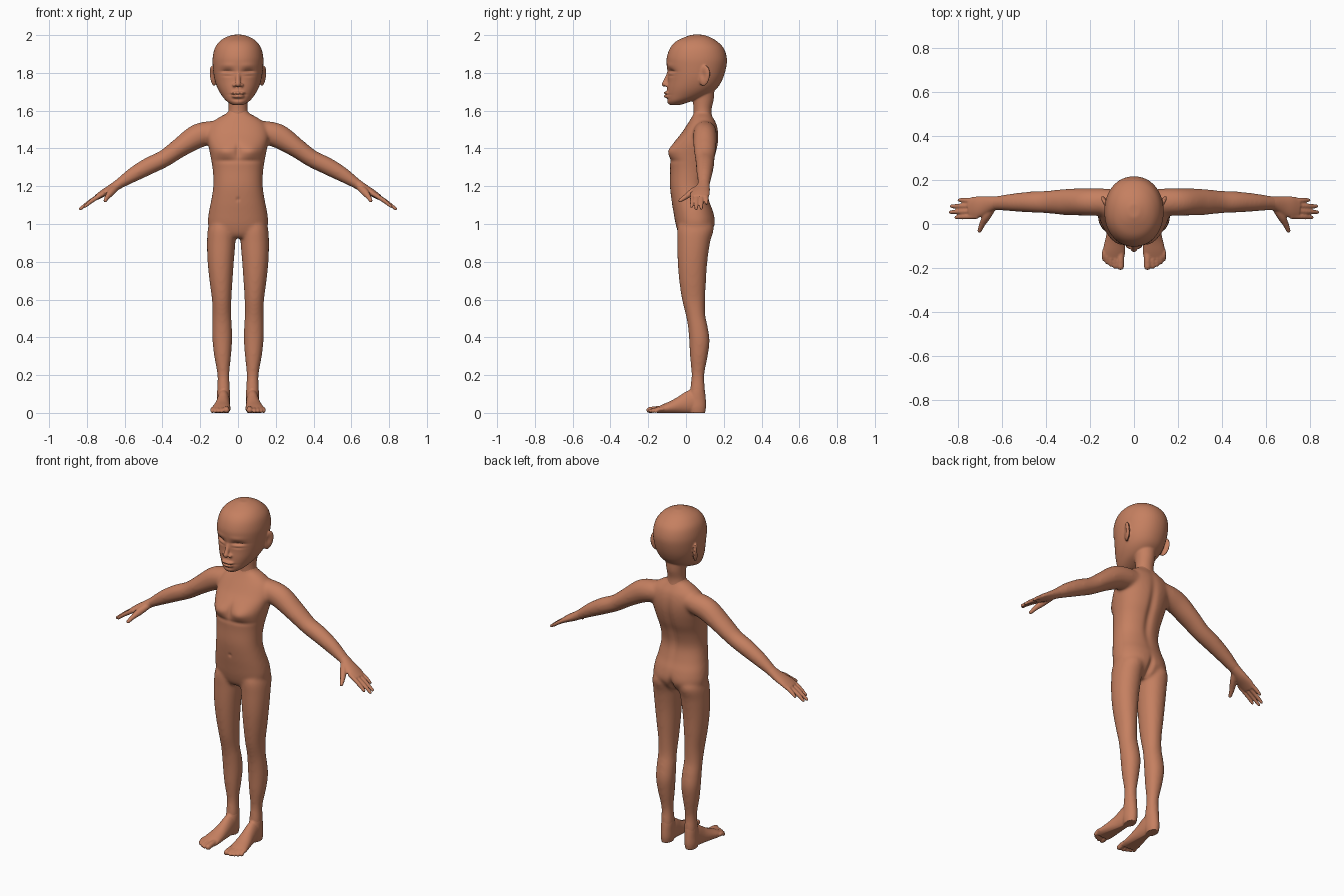
import bpy, bmesh, math
from mathutils import Vector, Matrix

skin = bpy.data.materials.new("warm skin")
skin.diffuse_color = (0.56, 0.215, 0.118, 1)


def spline(rows, n=6):
    out = []
    for i in range(len(rows) - 1):
        p0, p1, p2, p3 = rows[max(i - 1, 0)], rows[i], rows[i + 1], rows[min(i + 2, len(rows) - 1)]
        for k in range(n):
            t = k / n
            out.append([0.5 * (2 * b + (c - a) * t + (2 * a - 5 * b + 4 * c - d) * t * t
                               + (3 * b - a - 3 * c + d) * t ** 3)
                        for a, b, c, d in zip(p0, p1, p2, p3)])
    return out + [list(rows[-1])]


def skin_rings(bm, rings):
    vs = [[bm.verts.new(p) for p in r] for r in rings]
    n = len(vs[0])
    for a, b in zip(vs, vs[1:]):
        for i in range(n):
            bm.faces.new((a[i], a[(i + 1) % n], b[(i + 1) % n], b[i]))
    bm.faces.new(vs[0][::-1])
    bm.faces.new(vs[-1])


def stack(bm, rows, s=1, e=2.0, n=40):
    """Horizontal sections: (z, x0, x1, y0, y1)."""
    rings = []
    for z, x0, x1, y0, y1 in spline(rows):
        ring = []
        for i in range(n):
            a = 2 * math.pi * i / n
            c, d = math.cos(a), math.sin(a)
            c = math.copysign(abs(c) ** (2 / e), c)
            d = math.copysign(abs(d) ** (2 / e), d)
            ring.append((s * ((x0 + x1) / 2 + c * (x1 - x0) / 2), (y0 + y1) / 2 + d * (y1 - y0) / 2, z))
        rings.append(ring)
    skin_rings(bm, rings)


def tube(bm, rows, side, s=1, rounded=False, n=24):
    """Sections across a path: (x, y, z, thickness radius, radius along side)."""
    pts = spline(rows)
    if rounded:
        end, prev = pts[-1], pts[-2]
        d = (Vector(end[:3]) - Vector(prev[:3])).normalized()
        for k in (0.5, 0.8, 0.95):
            f = math.sqrt(1 - k * k)
            pts.append([*(Vector(end[:3]) + d * end[3] * k), end[3] * f, end[4] * f])
    rings = []
    for i, p in enumerate(pts):
        t = (Vector(pts[min(i + 1, len(pts) - 1)][:3]) - Vector(pts[max(i - 1, 0)][:3])).normalized()
        v = (Vector(side) - t * t.dot(Vector(side))).normalized()
        u = t.cross(v)
        ring = []
        for k in range(n):
            a = 2 * math.pi * k / n
            q = Vector(p[:3]) + u * (p[3] * math.cos(a)) + v * (p[4] * math.sin(a))
            ring.append((q.x * s, q.y, q.z))
        rings.append(ring)
    skin_rings(bm, rings)


def ball(bm, loc, r, s=1, rot=(0, 0, 0)):
    m = Matrix.Translation((loc[0] * s, loc[1], loc[2]))
    for ang, ax in zip(rot, "XYZ"):
        m = m @ Matrix.Rotation(ang * (1 if ax == "X" else s), 4, ax)
    bmesh.ops.create_uvsphere(bm, u_segments=24, v_segments=16, radius=1,
                              matrix=m @ Matrix.Diagonal((*r, 1)))


def clamp(v):
    return max(0.0, min(1.0, v))


def finish(name, bm, voxel, smooth, front=(), back=(), ears=False):
    """Fuse the parts, smooth the joins, then press in the soft details."""
    bmesh.ops.recalc_face_normals(bm, faces=bm.faces)
    me = bpy.data.meshes.new(name)
    bm.to_mesh(me)
    bm.free()
    ob = bpy.data.objects.new(name, me)
    bpy.context.collection.objects.link(ob)
    mod = ob.modifiers.new("fuse", 'REMESH')
    mod.mode = 'VOXEL'
    mod.voxel_size = voxel
    fused = bpy.data.meshes.new_from_object(ob.evaluated_get(bpy.context.evaluated_depsgraph_get()))
    ob.modifiers.clear()
    ob.data = fused
    fused.name = name
    bm = bmesh.new()
    bm.from_mesh(fused)
    for _ in range(smooth):
        bmesh.ops.smooth_vert(bm, verts=bm.verts, factor=0.5, use_axis_x=True, use_axis_y=True, use_axis_z=True)
    for v in bm.verts:
        x, y, z = abs(v.co.x), v.co.y, v.co.z
        for marks, w in ((front, clamp((0.02 - y) / 0.05)), (back, clamp((y - 0.05) / 0.05))):
            if w and x < 0.2:
                for cx, cz, rx, rz, dy in marks:
                    g = ((x - cx) / rx) ** 2 + ((z - cz) / rz) ** 2
                    if g < 9:
                        v.co.y += dy * w * math.exp(-g)
        if ears and x > 0.125:
            g = ((y - 0.09) / 0.014) ** 2 + ((z - 1.79) / 0.026) ** 2
            v.co.x -= math.copysign(0.008 * math.exp(-g), v.co.x)
        v.co.z = max(v.co.z, 0.0)
    bm.to_mesh(fused)
    bm.free()
    fused.materials.clear()
    fused.materials.append(skin)
    fused.polygons.foreach_set("material_index", [0] * len(fused.polygons))
    fused.polygons.foreach_set("use_smooth", [True] * len(fused.polygons))
    fused.update()


X, Y = (1, 0, 0), (0, 1, 0)

# Torso, arms and legs
bm = bmesh.new()
torso = [(.925, .09, -.02, .09), (.95, .135, -.04, .125), (1.0, .159, -.055, .152), (1.06, .155, -.066, .146),
         (1.12, .143, -.076, .125), (1.2, .131, -.085, .11), (1.28, .133, -.084, .126), (1.35, .144, -.084, .153),
         (1.42, .158, -.07, .17), (1.48, .165, -.025, .172), (1.53, .145, .008, .162), (1.565, .1, .03, .143),
         (1.59, .055, .043, .13), (1.62, .046, .046, .132)]
stack(bm, [(z, -w, w, a, b) for z, w, a, b in torso], e=2.25)
for s in (1, -1):
    stack(bm, [(1.04, .03, .13, -.02, .11), (.98, .012, .158, -.045, .143), (.9, .014, .164, -.046, .127),
               (.8, .022, .161, -.044, .113), (.7, .029, .151, -.036, .106), (.6, .035, .138, -.021, .101),
               (.52, .036, .135, 0, .102), (.45, .032, .136, .011, .116), (.38, .031, .135, .017, .125),
               (.3, .037, .126, .021, .115), (.2, .046, .109, .029, .097), (.12, .042, .111, .021, .101),
               (.05, .045, .108, .02, .1)], s, 2.1)
    tube(bm, [(.09, .1, 1.49, .055, .058), (.15, .1, 1.483, .062, .062), (.22, .1, 1.462, .064, .062),
              (.31, .1, 1.403, .052, .06), (.39, .1, 1.347, .046, .052), (.47, .1, 1.308, .046, .048),
              (.55, .098, 1.264, .04, .041), (.62, .095, 1.219, .029, .033), (.67, .09, 1.188, .02, .03)], Y, s)
finish("body", bm, .007, 10,
       front=[(.07, 1.385, .055, .035, -.022), (.06, 1.335, .07, .012, .005), (0, 1.39, .014, .04, .008),
              (0, 1.13, .008, .01, .006), (.085, .52, .035, .04, -.004)],
       back=[(0, .96, .014, .05, -.022), (0, 1.32, .022, .16, -.012), (.075, .99, .05, .05, .004)])

# Head, neck, nose, lips and ears
bm = bmesh.new()
head = [(1.63, .028, -.086, -.03), (1.65, .06, -.098, .03), (1.68, .086, -.101, .11), (1.72, .109, -.1, .165),
        (1.77, .125, -.096, .195), (1.83, .133, -.101, .213), (1.88, .134, -.102, .216), (1.93, .123, -.085, .2),
        (1.965, .099, -.055, .167), (1.988, .066, -.01, .13), (2.002, .025, .03, .09)]
stack(bm, [(z, -w, w, a, b) for z, w, a, b in head], e=2.1, n=56)
stack(bm, [(1.53, -.06, .06, .04, .15), (1.57, -.055, .055, .04, .138), (1.61, -.05, .05, .04, .136),
           (1.66, -.053, .053, .035, .147), (1.71, -.06, .06, .03, .15), (1.75, -.06, .06, .03, .15)])
tube(bm, [(0, -.08, 1.83, .012, .012), (0, -.093, 1.79, .012, .012), (0, -.105, 1.76, .013, .013),
          (0, -.114, 1.74, .015, .015)], X, rounded=True)
ball(bm, (0, -.097, 1.693), (.04, .022, .010))
ball(bm, (0, -.095, 1.676), (.034, .023, .011))
for s in (1, -1):
    ball(bm, (.018, -.101, 1.735), (.012, .014, .010), s)
    ball(bm, (.132, .097, 1.785), (.012, .032, .056), s, (-.15, .12, -.4))
finish("head", bm, .0045, 4, ears=True,
       front=[(.056, 1.806, .034, .017, .013), (.056, 1.797, .027, .009, -.007), (.057, 1.808, .027, .005, .007),
              (.056, 1.784, .026, .005, .003), (.055, 1.84, .04, .013, -.003), (0, 1.685, .036, .004, .007),
              (0, 1.66, .03, .008, .004), (0, 1.642, .03, .012, -.003), (.011, 1.727, .006, .005, .006)])

# Hands and feet
for name, s in (("left", 1), ("right", -1)):
    bm = bmesh.new()
    tube(bm, [(.60, .096, 1.232, .028, .031), (.635, .094, 1.209, .026, .032), (.675, .086, 1.184, .023, .041),
              (.715, .077, 1.162, .019, .049), (.75, .072, 1.14, .014, .047)], Y, s)
    for y0, x1, y1, z1 in ((.035, .81, .03, 1.093), (.059, .835, .054, 1.08),
                           (.083, .831, .081, 1.083), (.106, .795, .109, 1.108)):
        tube(bm, [(.71, y0, 1.163, .012, .012), ((.73 + x1) / 2, (y0 + y1) / 2, (1.158 + z1) / 2, .0115, .0115),
                  (x1, y1, z1, .0085, .0085)], Y, s, True, 16)
    tube(bm, [(.645, .075, 1.195, .018, .018), (.67, .035, 1.17, .018, .02), (.69, 0, 1.145, .014, .014),
              (.703, -.031, 1.124, .010, .010)], (.7, 0, .7), s, True, 16)
    finish(name + "_hand", bm, .0042, 3)

    bm = bmesh.new()
    stack(bm, [(.17, .054, .103, .034, .092), (.12, .043, .11, .021, .1), (.07, .043, .111, .01, .105),
               (.03, .044, .112, .01, .106), (-.004, .05, .107, .02, .1)], s)
    tube(bm, [(.077, .07, .06, .062, .032), (.077, .03, .058, .064, .034), (.08, -.02, .043, .05, .038),
              (.085, -.07, .030, .036, .045), (.09, -.12, .020, .025, .051), (.093, -.155, .013, .016, .048)], X, s)
    for x, y, r in ((.061, -.194, .016), (.086, -.193, .011), (.105, -.184, .011),
                    (.122, -.173, .0105), (.136, -.16, .010)):
        tube(bm, [(x, -.12, .02, r, r), (x, (y - .12) / 2, .02, r, r), (x, y, r - .001, r, r)], X, s, True, 16)
    finish(name + "_foot", bm, .0042, 3)
